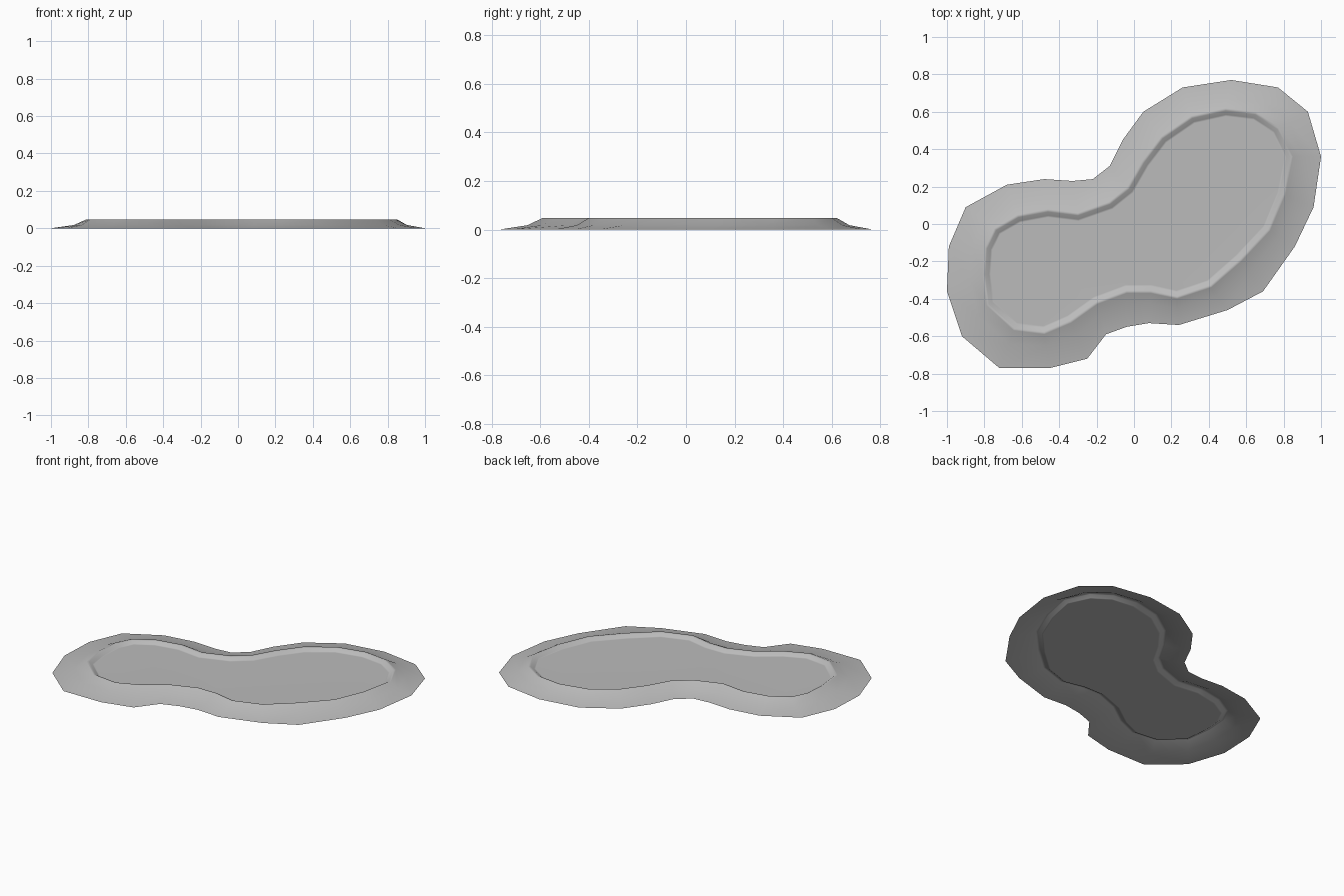
import bpy
import bmesh
from math import radians
from mathutils import Vector

default_cube = bpy.data.objects.get("Cube")
if default_cube:
    bpy.data.objects.remove(default_cube, do_unlink=True)


def make_material(name, colour):
    material = bpy.data.materials.new(name)
    material.use_nodes = True
    material.diffuse_color = colour
    shader = material.node_tree.nodes["Principled BSDF"]
    shader.inputs["Base Color"].default_value = colour
    return material


def outline(hundredths):
    """Turn plan coordinates in hundredths of a unit into points."""
    return [Vector((x, y)) / 100 for x, y in hundredths]


def shrink(points, distance):
    """Move a clockwise outline inwards by a distance."""
    moved = []
    for i, point in enumerate(points):
        before = (point - points[i - 1]).normalized()
        after = (points[(i + 1) % len(points)] - point).normalized()
        along = (before + after).normalized()
        inward = Vector((along.y, -along.x))
        moved.append(point + inward * distance)
    return moved


def blend(first, second, amount):
    return [a.lerp(b, amount) for a, b in zip(first, second)]


def add_ring(mesh, points, height):
    return [mesh.verts.new((p.x, p.y, height)) for p in points]


def bridge(mesh, outer, inner):
    """Join two rings with a band of quads that faces up."""
    count = len(outer)
    for i in range(count):
        j = (i + 1) % count
        mesh.faces.new((outer[j], outer[i], inner[i], inner[j]))


# Foot of the bank and lip of the basin, both clockwise from the left
foot = outline([
    (-99, -12), (-90, 9), (-68, 21), (-48, 24), (-33, 23), (-22, 24),
    (-13, 31), (-6, 45), (5, 60), (26, 73), (52, 77), (77, 73),
    (93, 60), (100, 36), (96, 9), (86, -12), (69, -36), (50, -46),
    (24, -54), (8, -53), (-4, -55), (-15, -59), (-25, -72), (-45, -77),
    (-72, -77), (-92, -60), (-100, -36)])
lip = outline([
    (-79, -13), (-74, -3), (-62, 4), (-46, 7), (-30, 5), (-13, 11),
    (-3, 19), (5, 33), (15, 46), (31, 57), (49, 61), (65, 59),
    (77, 51), (84, 36), (80, 16), (72, -3), (57, -19), (41, -33),
    (23, -39), (9, -36), (-4, -36), (-20, -42), (-34, -52), (-48, -58),
    (-64, -56), (-78, -43), (-80, -27)])

# Sloping bank, rounded lip and sunken floor as one open surface
crest = shrink(lip, -0.01)
sections = [
    (foot, 0.0),
    (blend(foot, crest, 0.65), 0.018),
    (crest, 0.048),
    (shrink(lip, 0.005), 0.046),
    (shrink(lip, 0.025), 0.032),
    (shrink(lip, 0.035), 0.03),
]
mesh = bmesh.new()
rings = [add_ring(mesh, points, height) for points, height in sections]
for outer, inner in zip(rings, rings[1:]):
    bridge(mesh, outer, inner)
mesh.faces.new(list(reversed(rings[-1])))
mesh.normal_update()

data = bpy.data.meshes.new("pond_basin")
mesh.to_mesh(data)
mesh.free()
data.materials.append(make_material("plain grey", (0.5, 0.5, 0.5, 1.0)))

pond = bpy.data.objects.new("pond_basin", data)
bpy.context.collection.objects.link(pond)
bpy.ops.object.select_all(action="DESELECT")
pond.select_set(True)
bpy.context.view_layer.objects.active = pond
bpy.ops.object.shade_smooth_by_angle(angle=radians(60))
weighted = pond.modifiers.new("even floor shading", "WEIGHTED_NORMAL")
weighted.keep_sharp = True
